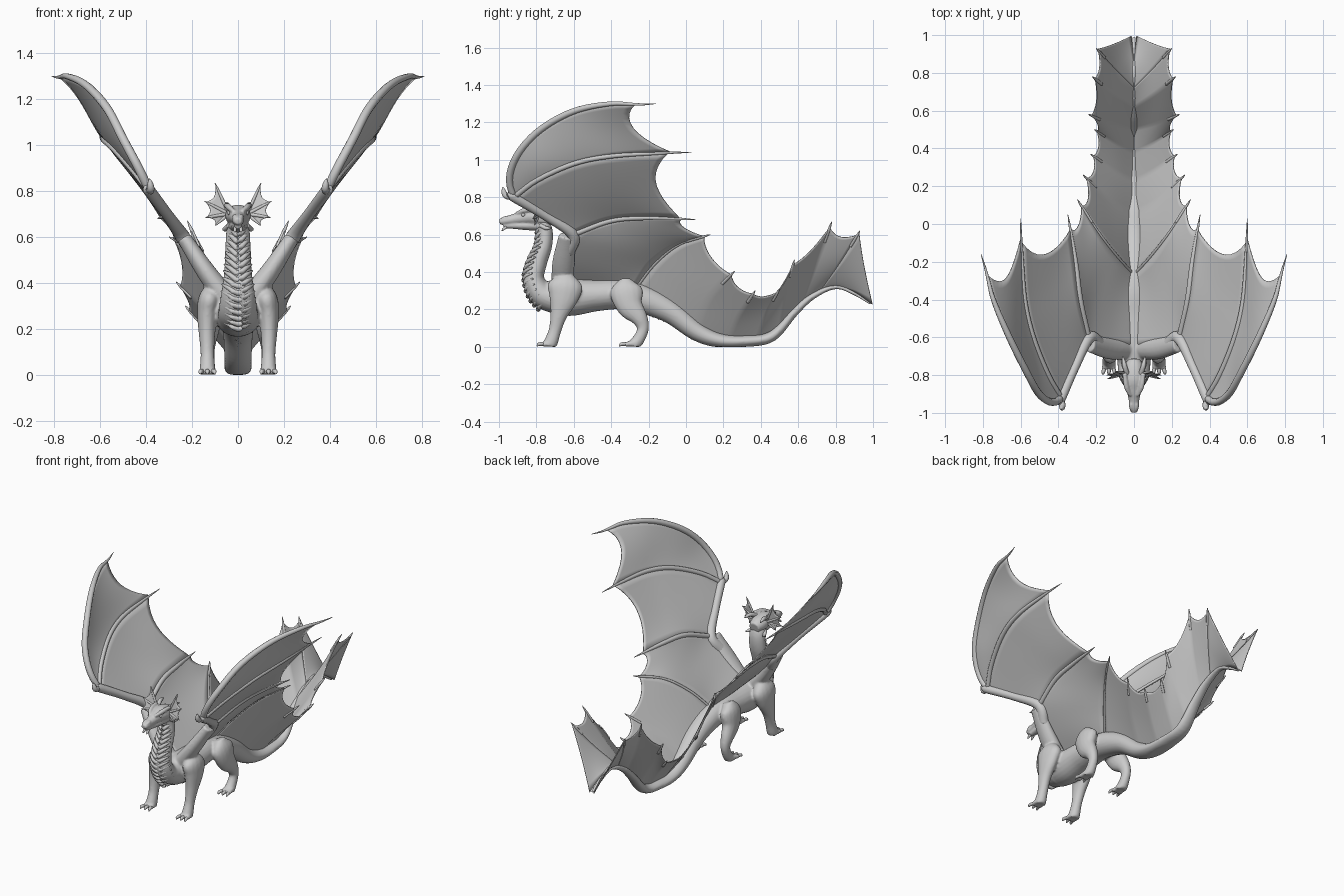
import bpy, bmesh, math
from mathutils import Matrix, Vector

if "Cube" in bpy.data.objects:
    bpy.data.objects.remove(bpy.data.objects["Cube"])

grey = bpy.data.materials.new("stone grey")
grey.use_nodes = True
colour = (0.6, 0.6, 0.6, 1)
grey.diffuse_color = colour
grey.node_tree.nodes["Principled BSDF"].inputs["Base Color"].default_value = colour


def spline(points, steps=8):
    """Smooth curve through points of any dimension."""
    pts = [Vector(p) for p in points]
    out = []
    for i in range(len(pts) - 1):
        p, q = pts[i], pts[i + 1]
        before = pts[i - 1] if i else p * 2 - q
        after = pts[i + 2] if i + 2 < len(pts) else q * 2 - p
        for k in range(steps):
            t = k / steps
            m, n = (q - before) / 2, (after - p) / 2
            out.append(p + m * t + (q * 3 - p * 3 - m * 2 - n) * t**2
                       + (p * 2 - q * 2 + m + n) * t**3)
    return out + [pts[-1]]


def even(points, count):
    """Resample a smooth curve at equal lengths."""
    pts = spline(points)
    dist = [0]
    for p, q in zip(pts, pts[1:]):
        dist.append(dist[-1] + (q - p).length)
    out, j = [], 0
    for i in range(count + 1):
        d = dist[-1] * i / count
        while j < len(pts) - 2 and dist[j + 1] < d:
            j += 1
        span = max(dist[j + 1] - dist[j], 1e-9)
        out.append(pts[j].lerp(pts[j + 1], (d - dist[j]) / span))
    return out


def tube(bm, points, sides=16, steps=6):
    """Sweep an ellipse; each point is x, y, z, half width, half height."""
    path = spline([tuple(p) if len(p) > 4 else (*p, p[-1]) for p in points], steps)
    rings = []
    for i, p in enumerate(path):
        c = Vector(p[:3])
        tangent = (Vector(path[min(i + 1, len(path) - 1)][:3])
                   - Vector(path[max(i - 1, 0)][:3])).normalized()
        ref = Vector((1, 0, 0)) if abs(tangent.x) < 0.9 else Vector((0, 1, 0))
        side = (ref - tangent * ref.dot(tangent)).normalized()
        up = tangent.cross(side)
        ring = []
        for k in range(sides):
            a = math.tau * k / sides
            v = c + side * (math.cos(a) * p[3]) + up * (math.sin(a) * p[4])
            v.z = max(v.z, 0)
            ring.append(bm.verts.new(v))
        rings.append(ring)
    for r, s in zip(rings, rings[1:]):
        for k in range(sides):
            n = (k + 1) % sides
            bm.faces.new((r[k], r[n], s[n], s[k]))
    bm.faces.new(rings[0])
    bm.faces.new(rings[-1])


def spike(bm, points, radius):
    """Round rib or claw that narrows towards its tip."""
    path = even(points, 16)
    tube(bm, [(*p, radius * (1 - (i / 16)**4) + .0015) for i, p in enumerate(path)], 10, 2)


def web(bm, rib_a, rib_b, reach=0.94, dip=0.08, sag=0.0, nu=24, nv=10):
    """Skin between two ribs with a scalloped outer edge."""
    a, b = even(rib_a, 60), even(rib_b, 60)
    grid = []
    for j in range(nv + 1):
        v = j / nv
        bow = 4 * v * (1 - v)
        row = []
        for i in range(nu + 1):
            u = i / nu * (reach - dip * bow)
            f = min(int(u * 60), 59)
            t = u * 60 - f
            p = a[f].lerp(a[f + 1], t).lerp(b[f].lerp(b[f + 1], t), v)
            p += Vector((1, 0, -1)) * (sag * bow * math.sin(math.pi * i / nu))
            row.append(bm.verts.new(p))
        grid.append(row)
    for r, s in zip(grid, grid[1:]):
        for i in range(nu):
            bm.faces.new((r[i], r[i + 1], s[i + 1], s[i]))


def finish(name, bm, mirror=False, skin=0, voxel=0):
    bmesh.ops.remove_doubles(bm, verts=bm.verts, dist=0.0002)
    bmesh.ops.recalc_face_normals(bm, faces=bm.faces)
    mesh = bpy.data.meshes.new(name)
    bm.to_mesh(mesh)
    bm.free()
    ob = bpy.data.objects.new(name, mesh)
    bpy.context.collection.objects.link(ob)
    mesh.materials.append(grey)
    if skin:
        mod = ob.modifiers.new("thickness", "SOLIDIFY")
        mod.thickness, mod.offset = skin, 0
    if voxel:
        mod = ob.modifiers.new("blend", "REMESH")
        mod.mode, mod.voxel_size, mod.use_smooth_shade = "VOXEL", voxel, True
        mod = ob.modifiers.new("soften", "SMOOTH")
        mod.factor, mod.iterations = 0.5, 5
    if mirror:
        ob.modifiers.new("mirror", "MIRROR").use_clip = False
    mesh.polygons.foreach_set("use_smooth", [True] * len(mesh.polygons))


# Torso and tail, neck, legs and wing roots blended into one body
bm = bmesh.new()
tube(bm, [(0, -.79, .27, .05, .05), (0, -.73, .27, .085, .085), (0, -.62, .265, .105, .1),
          (0, -.48, .275, .1, .085), (0, -.35, .28, .09, .08), (0, -.22, .25, .075, .075),
          (0, -.08, .185, .065, .062), (0, .06, .08, .06, .05), (0, .18, .034, .06, .038),
          (0, .32, .03, .056, .031), (0, .46, .056, .046, .028), (0, .58, .185, .035, .022),
          (0, .68, .272, .028, .017), (0, .8, .32, .02, .012), (0, .9, .285, .015, .01),
          (0, .99, .23, .01, .008)], 24)
tube(bm, [(0, -.68, .25, .09, .08), (0, -.77, .28, .085, .07), (0, -.815, .36, .072, .058),
          (0, -.795, .45, .06, .052), (0, -.76, .54, .056, .044), (0, -.755, .62, .052, .042),
          (0, -.78, .68, .045, .04)], 24)
for s in (-1, 1):
    tube(bm, [(s * .1, -.64, .39, .03), (s * .122, -.645, .33, .05, .092),
              (s * .133, -.655, .26, .045, .078), (s * .135, -.68, .17, .035, .046),
              (s * .133, -.7, .09, .03, .034), (s * .133, -.72, .03, .034, .037),
              (s * .133, -.735, 0, .036, .038)])
    tube(bm, [(s * .085, -.325, .355, .035), (s * .107, -.32, .3, .047, .087),
              (s * .12, -.3, .22, .044, .072), (s * .128, -.25, .155, .036, .046),
              (s * .13, -.23, .1, .028, .032), (s * .13, -.25, .045, .03, .032),
              (s * .13, -.285, 0, .036, .036)])
    tube(bm, [(s * .05, -.66, .33, .05, .06), (s * .14, -.655, .45, .042, .06),
              (s * .235, -.635, .595, .032, .045)])
    # Toes
    for y in (-.74, -.3):
        for dx in (-.025, 0, .025):
            tube(bm, [(s * .133 + dx * .7, y + .02, .018, .016),
                      (s * .133 + dx, y - .03, .012, .013)], 10)
finish("body", bm, voxel=.007)

# Claws on the toes
bm = bmesh.new()
for y in (-.765, -.325):
    for dx in (-.025, 0, .025):
        x = .133 + dx
        spike(bm, [(x, y, .015), (x + dx * .2, y - .02, .014), (x + dx * .3, y - .032, .003)], .009)
finish("toe_claws", bm, mirror=True)

# Wing fingers
wrist, elbow = (.385, -.92, .8), (.24, -.605, .6)
lead = [wrist, (.433, -.945, .9), (.502, -.9, 1.03), (.57, -.78, 1.16), (.66, -.6, 1.26),
        (.745, -.4, 1.3), (.78, -.26, 1.295), (.81, -.16, 1.3)]
second = [wrist, (.455, -.8, .89), (.535, -.6, .98), (.58, -.4, 1.02), (.595, -.15, 1.035), (.6, .03, 1.04)]
third = [elbow, (.285, -.4, .675), (.31, -.2, .69), (.35, .05, .68)]
inner = [(0, -.65, .345), (.12, -.64, .46)] + third
fourth = [(0, -.27, .31), (.09, -.17, .44), (.19, -.04, .545), (.3, .13, .6)]

# Tail ribs, from spine to tip
tail_ribs = [fourth,
             [(0, .06, .085), (.13, .13, .26), (.27, .26, .405)],
             [(0, .23, .04), (.1, .28, .16), (.23, .37, .3)],
             [(0, .38, .05), (.1, .43, .18), (.21, .5, .31)],
             [(0, .5, .1), (.12, .53, .28), (.24, .58, .465)],
             [(0, .62, .24), (.12, .7, .45), (.22, .78, .67)],
             [(0, .72, .305), (.11, .83, .46), (.2, .93, .62)],
             [(0, .8, .328), (.006, .9, .295), (.015, 1, .225)]]

bm = bmesh.new()
web(bm, lead, second, .9, .1, .008)
web(bm, second, third, .88, .11, .008)
web(bm, inner, fourth, .93, .06, .01)
finish("wing_skin", bm, mirror=True, skin=.006)

bm = bmesh.new()
for i, (a, b) in enumerate(zip(tail_ribs, tail_ribs[1:])):
    last = i == len(tail_ribs) - 2
    web(bm, a, b, .98 if last else .93, .03 if last else .08)
finish("tail_skin", bm, mirror=True, skin=.006)

bm = bmesh.new()
for rib, r in ((lead, .018), (second, .014), (third, .014), (fourth, .007)):
    spike(bm, rib, r)
finish("wing_fingers", bm, mirror=True)

# Short barbs where the tail skin comes to points
bm = bmesh.new()
for rib in tail_ribs[:-1]:
    spike(bm, even(rib, 20)[15:], .007)
finish("tail_barbs", bm, mirror=True)

# Forearm with wrist claw
bm = bmesh.new()
tube(bm, [(.18, -.64, .51, .034, .045), (*elbow, .032), (.31, -.75, .7, .025), (*wrist, .026),
          (.39, -.945, .81, .015)])
spike(bm, [(.385, -.92, .8), (.38, -.965, .81), (.385, -.98, .855)], .016)
finish("forearm", bm, mirror=True)

# Head: skull, jaw, cheeks and brows
bm = bmesh.new()
tube(bm, [(0, -.72, .675, .035, .035), (0, -.76, .685, .052, .046), (0, -.82, .695, .055, .046),
          (0, -.87, .69, .042, .038), (0, -.93, .68, .029, .027), (0, -.97, .673, .026, .023),
          (0, -.997, .668, .017, .015)])
tube(bm, [(0, -.77, .648, .042, .03), (0, -.86, .648, .033, .024), (0, -.93, .648, .022, .017),
          (0, -.975, .646, .016, .012)])
for s in (-1, 1):
    tube(bm, [(s * .02, -.91, .712, .008), (s * .04, -.86, .73, .014), (s * .05, -.79, .738, .012)], 10)
    tube(bm, [(s * .012, -.985, .684, .007), (s * .015, -.96, .691, .01), (s * .012, -.94, .694, .005)], 10)
finish("head", bm, voxel=.005)

# Horns, chin barbs and eyes
bm = bmesh.new()
spike(bm, [(.035, -.8, .72), (.05, -.75, .74), (.06, -.7, .735)], .012)
spike(bm, [(.012, -.96, .64), (.013, -.975, .63), (.014, -.985, .62)], .006)
spike(bm, [(.04, -.78, .65), (.055, -.75, .635), (.065, -.72, .635)], .01)
bmesh.ops.create_uvsphere(bm, u_segments=10, v_segments=8, radius=.011,
                          matrix=Matrix.Translation((.036, -.87, .705)))
finish("horns_and_eyes", bm, mirror=True)

# Fan-shaped ears
ear_root = (.04, -.79, .7)
ear_tips = [(.1, -.78, .835), (.145, -.8, .755), (.142, -.82, .685), (.1, -.81, .65)]
ears = [[ear_root, tuple((a + b) / 2 for a, b in zip(ear_root, t)), t] for t in ear_tips]
bm = bmesh.new()
for a, b in zip(ears, ears[1:]):
    web(bm, a, b, .95, .17, nu=8, nv=6)
finish("ear_skin", bm, mirror=True, skin=.004)
bm = bmesh.new()
for rib in ears:
    spike(bm, rib, .006)
finish("ear_ribs", bm, mirror=True)


def chevrons(name, line, count, rise, back, thick):
    """Row of V-shaped plates; the line gives half width, y and z."""
    bm = bmesh.new()
    for w, y, z in even(line, count):
        half = [(w, y + back, z + rise, .004), (w * .6, y + back * .27, z + rise * .45, thick * .8)]
        tube(bm, [(-x, *rest) for x, *rest in half] + [(0, y, z - rise * .35, thick)] + half[::-1], 8, 4)
    finish(name, bm)


# Belly plates down the throat and under the tail
chevrons("throat_plates", [(.045, -.797, .62), (.05, -.806, .545), (.058, -.847, .46), (.068, -.868, .37),
                           (.08, -.84, .27), (.075, -.79, .21)], 15, .028, .045, .013)
chevrons("tail_plates", [(.06, -.2, .184), (.055, -.08, .132), (.05, .03, .057)], 9, .03, .01, .007)
